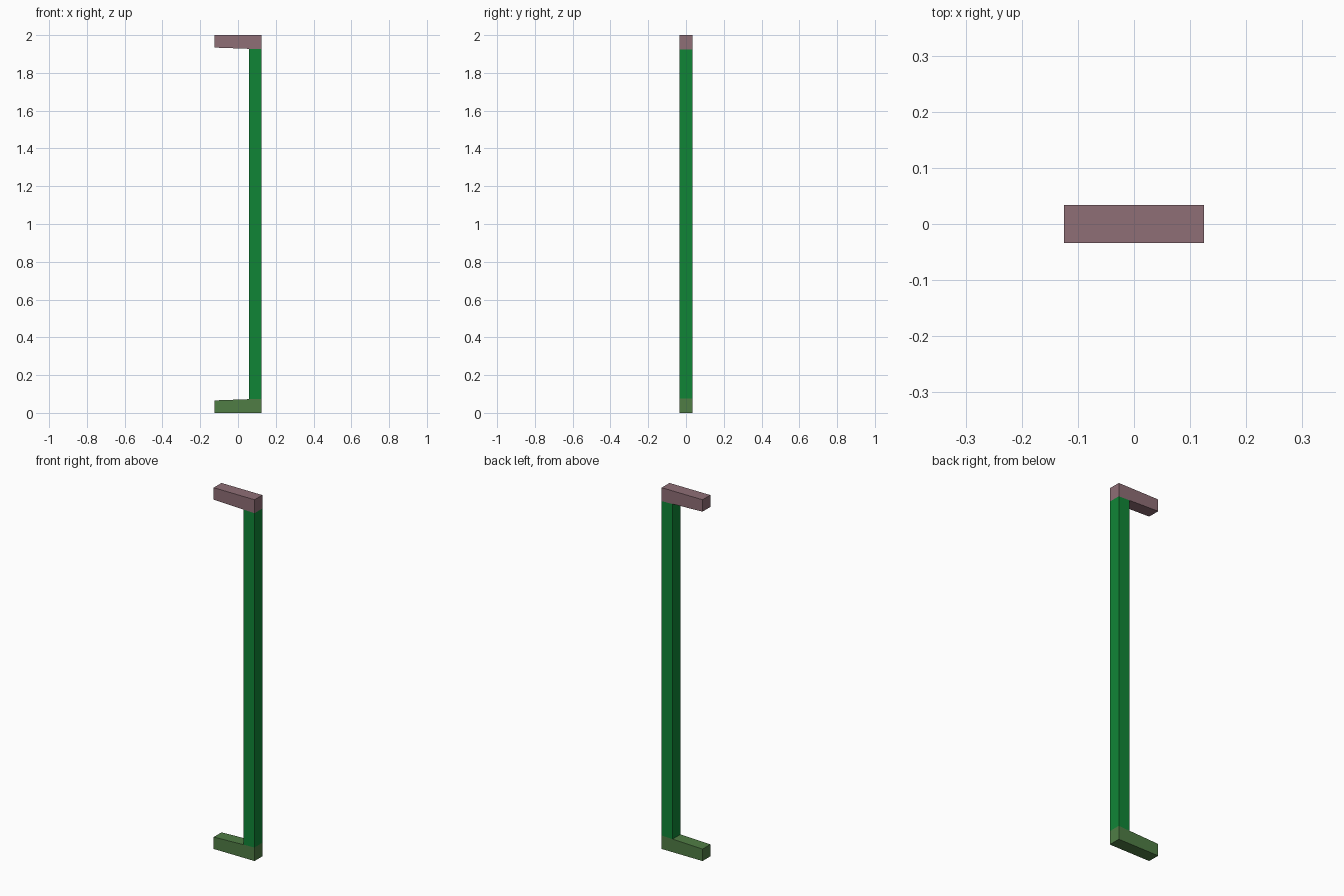
import bpy, bmesh

if "Cube" in bpy.data.objects:
    bpy.data.objects.remove(bpy.data.objects["Cube"])

HALF_Y = 0.034


def prism(name, profile, color):
    """Extrude an x-z profile across the full depth of the model."""
    bm = bmesh.new()
    face = bm.faces.new([bm.verts.new((x, -HALF_Y, z)) for x, z in profile])
    ext = bmesh.ops.extrude_face_region(bm, geom=[face])
    verts = [v for v in ext["geom"] if isinstance(v, bmesh.types.BMVert)]
    bmesh.ops.translate(bm, verts=verts, vec=(0, 2 * HALF_Y, 0))
    bmesh.ops.recalc_face_normals(bm, faces=bm.faces)
    mesh = bpy.data.meshes.new(name)
    bm.to_mesh(mesh)
    bm.free()
    mat = bpy.data.materials.new(name + "_paint")
    mat.diffuse_color = (*color, 1)
    mat.use_nodes = True
    mat.node_tree.nodes["Principled BSDF"].inputs["Base Color"].default_value = mat.diffuse_color
    mesh.materials.append(mat)
    obj = bpy.data.objects.new(name, mesh)
    bpy.context.collection.objects.link(obj)
    return obj


# Arms: slightly thicker where they meet the post
arm = [(-0.125, 0), (0.125, 0), (0.125, 0.075), (-0.125, 0.066)]
prism("lower_arm", arm, (0.08, 0.205, 0.06))
prism("upper_arm", [(x, 2 - z) for x, z in arm], (0.275, 0.156, 0.181))

# Upright post, its ends cut to the slope of the arms
prism("post", [(0.058, 0.0726), (0.125, 0.075), (0.125, 1.925), (0.058, 1.9274)],
      (0.005, 0.235, 0.037))
